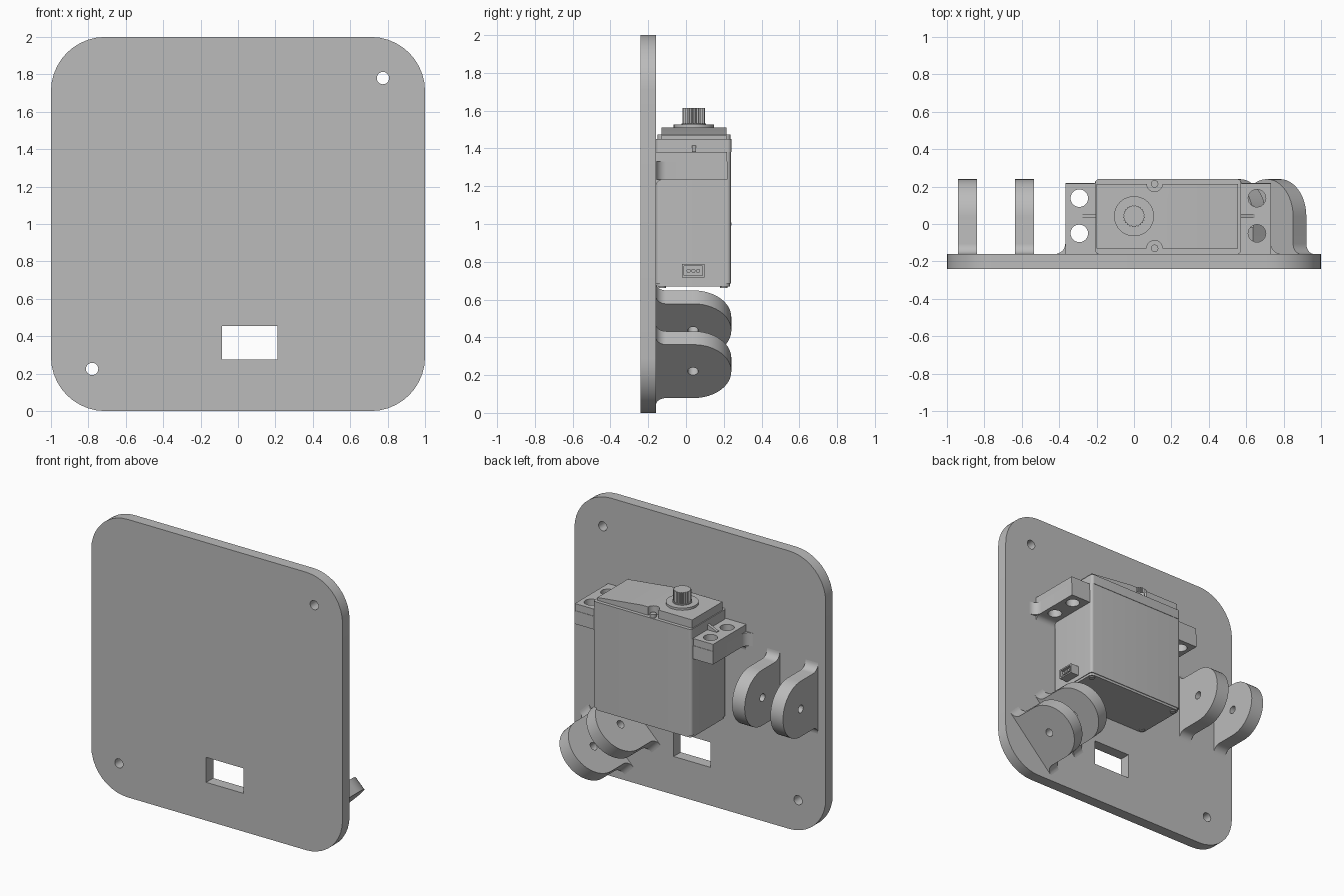
import bpy, bmesh, math
from mathutils import Matrix, Vector

cube = bpy.data.objects.get("Cube")
if cube:
    bpy.data.objects.remove(cube, do_unlink=True)

grey = bpy.data.materials.new("light_grey")
grey.use_nodes = True
grey.diffuse_color = (0.5, 0.5, 0.5, 1)
grey.node_tree.nodes["Principled BSDF"].inputs["Base Color"].default_value = (0.5, 0.5, 0.5, 1)

X, Y, Z = Vector((1, 0, 0)), Vector((0, 1, 0)), Vector((0, 0, 1))


def arc(cx, cy, r, a0, a1, n=10):
    """Points on an arc, angles in degrees."""
    angles = [math.radians(a0 + (a1 - a0) * i / n) for i in range(n + 1)]
    return [(cx + r * math.cos(a), cy + r * math.sin(a)) for a in angles]


def circle(cx, cy, r, n=24):
    return arc(cx, cy, r, 0, 360, n)[:-1]


def rect(x0, x1, y0, y1, r=0.0):
    if not r:
        return [(x0, y0), (x1, y0), (x1, y1), (x0, y1)]
    return (arc(x1 - r, y1 - r, r, 0, 90) + arc(x0 + r, y1 - r, r, 90, 180)
            + arc(x0 + r, y0 + r, r, 180, 270) + arc(x1 - r, y0 + r, r, 270, 360))


def finish(name, bm):
    bmesh.ops.remove_doubles(bm, verts=bm.verts, dist=0.0001)
    bmesh.ops.recalc_face_normals(bm, faces=bm.faces)
    mesh = bpy.data.meshes.new(name)
    bm.to_mesh(mesh)
    bm.free()
    mesh.materials.append(grey)
    obj = bpy.data.objects.new(name, mesh)
    bpy.context.collection.objects.link(obj)
    bpy.ops.object.select_all(action='DESELECT')
    obj.select_set(True)
    bpy.context.view_layer.objects.active = obj
    bpy.ops.object.shade_smooth_by_angle(angle=math.radians(30))
    return obj


def slab(loops, u, v, origin, w0, w1):
    """Extrude an outline with holes, drawn on axes u and v, from w0 to w1."""
    curve = bpy.data.curves.new("outline", 'CURVE')
    curve.dimensions = '2D'
    curve.fill_mode = 'BOTH'
    curve.extrude = (w1 - w0) / 2
    for loop in loops:
        spline = curve.splines.new('POLY')
        spline.points.add(len(loop) - 1)
        for point, (a, b) in zip(spline.points, loop):
            point.co = (a, b, 0, 1)
        spline.use_cyclic_u = True
    helper = bpy.data.objects.new("outline", curve)
    bpy.context.collection.objects.link(helper)
    bpy.context.view_layer.update()
    mesh = bpy.data.meshes.new_from_object(helper.evaluated_get(bpy.context.evaluated_depsgraph_get()))
    bm = bmesh.new()
    bm.from_mesh(mesh)
    bpy.data.objects.remove(helper, do_unlink=True)
    bpy.data.curves.remove(curve)
    bpy.data.meshes.remove(mesh)
    w = u.cross(v)
    frame = Matrix((u, v, w)).transposed().to_4x4()
    frame.translation = Vector(origin) + w * (w0 + w1) / 2
    bm.transform(frame)
    bmesh.ops.remove_doubles(bm, verts=bm.verts, dist=0.0001)
    return bm


def upright(name, loops, z0, z1):
    return finish(name, slab(loops, X, Y, (0, 0, 0), z0, z1))


# Back plate with two bolt holes and a cable window
finish("mounting_plate", slab(
    [rect(-1, 1, 0, 2, 0.29), circle(0.775, 1.78, 0.033),
     circle(-0.78, 0.225, 0.033), rect(-0.085, 0.21, 0.275, 0.455)],
    X, Z, (0, 0, 0), 0.16, 0.24))

# Hinge lugs, flared where they meet the plate
f = 0.055
lug = (arc(0, 0.04, 0.2, 0, 180, 24)
       + arc(-0.2 - f, -0.16 + f, f, 0, -90, 8) + [(-0.2 - f, -0.17), (0.2 + f, -0.17)]
       + arc(0.2 + f, -0.16 + f, f, 270, 180, 8))
lug_loops = [lug, circle(0, 0.037, 0.028)]
diagonal = (X + Z).normalized()
for name, u, origin in (("side_lug_outer", Z, (-0.84, 0, 1)),
                        ("side_lug_inner", Z, (-0.535, 0, 1)),
                        ("angled_lug_outer", diagonal, (0.78, 0, 0.22)),
                        ("angled_lug_inner", diagonal, (0.565, 0, 0.436))):
    finish(name, slab(lug_loops, u, Y, origin, 0, 0.1))

# Motor case
upright("motor_case", [rect(-0.21, 0.575, -0.16, 0.237, 0.02)], 0.685, 1.38)
upright("case_bottom", [rect(-0.205, 0.57, -0.155, 0.232, 0.03)], 0.668, 0.685)
upright("case_top", [rect(-0.207, 0.572, -0.16, 0.24, 0.02)], 1.38, 1.45)

# Lid with screw notches, sloping down toward one end
lid = [(-0.2, -0.13), *arc(0.11, -0.13, 0.042, 180, 0), (0.555, -0.13),
       (0.555, 0.215), *arc(0.11, 0.215, 0.042, 0, -180), (-0.2, 0.215)]
bm = slab([lid], X, Y, (0, 0, 0), 1.45, 1.51)
bmesh.ops.bisect_plane(bm, geom=bm.verts[:] + bm.edges[:] + bm.faces[:],
                       plane_co=(0.2, 0, 0), plane_no=X)
for vert in bm.verts:
    if vert.co.z > 1.5 and vert.co.x > 0.2:
        vert.co.z -= 0.04 * (vert.co.x - 0.2) / 0.355
finish("case_lid", bm)
for i, y in enumerate((-0.13, 0.215)):
    upright(f"lid_screw_{i + 1}", [circle(0.11, y, 0.02)], 1.45, 1.475)

# Output shaft
upright("shaft_collar", [circle(0, 0.042, 0.107, 40)], 1.51, 1.526)
upright("shaft_base", [circle(0, 0.042, 0.065)], 1.526, 1.532)
teeth = 24
gear = []
for i in range(teeth * 2):
    a, r = math.pi * i / teeth, 0.06 if i % 2 else 0.053
    gear.append((r * math.cos(a), 0.042 + r * math.sin(a)))
upright("splined_shaft", [gear], 1.53, 1.613)

# Mounting ears on support blocks, mirrored about the motor centre
mid = 0.1825
f = 0.055
for side, s in (("right", -1), ("left", 1)):
    def place(points):
        return [(mid + s * a, b) for a, b in points]
    holes = [place(circle(0.475, y, 0.047)) for y in (-0.05, 0.138)]
    block = ([(0.38, -0.165), (0.55 + f, -0.165)]
             + arc(0.55 + f, -0.16 + f, f, 270, 180, 8) + [(0.55, 0.22), (0.38, 0.22)])
    upright(f"{side}_support_block", [place(block)] + holes, 1.235, 1.33)
    upright(f"{side}_ear", [place(rect(0.38, 0.55, -0.16, 0.217))] + holes, 1.33, 1.38)
    # Fillet beneath the block
    under = [(-0.165, 1.24), (-0.165, 1.195)] + arc(-0.12, 1.195, 0.04, 180, 90, 8) + [(-0.12, 1.24)]
    x0 = mid + min(s * 0.38, s * 0.55)
    finish(f"{side}_block_fillet", slab([under], Y, Z, (x0, 0, 0), 0, 0.17))
    # Gusset rib on the ear
    rib = place([(0.38, 1.375), (0.465, 1.375), (0.465, 1.385), (0.38, 1.42)])
    finish(f"{side}_ear_rib", slab([rib], X, Z, (0, 0.042, 0), -0.011, 0.011))

# Cable socket with three pins
finish("cable_socket", slab([rect(-0.02, 0.098, 0.717, 0.787), rect(-0.01, 0.088, 0.727, 0.777)],
                            Y, Z, (0.57, 0, 0), 0, 0.07))
finish("socket_floor", slab([rect(-0.015, 0.093, 0.722, 0.782)], Y, Z, (0.57, 0, 0), 0, 0.05))
for i in range(3):
    finish(f"socket_pin_{i + 1}", slab([circle(0.014 + 0.025 * i, 0.752, 0.011, 12)],
                                       Y, Z, (0.57, 0, 0), 0, 0.065))

# Screws under the four case corners
for i, x in enumerate((-0.175, 0.54)):
    for j, y in enumerate((-0.125, 0.2)):
        upright(f"bottom_screw_{i * 2 + j + 1}", [circle(x, y, 0.02, 16)], 0.662, 0.67)
